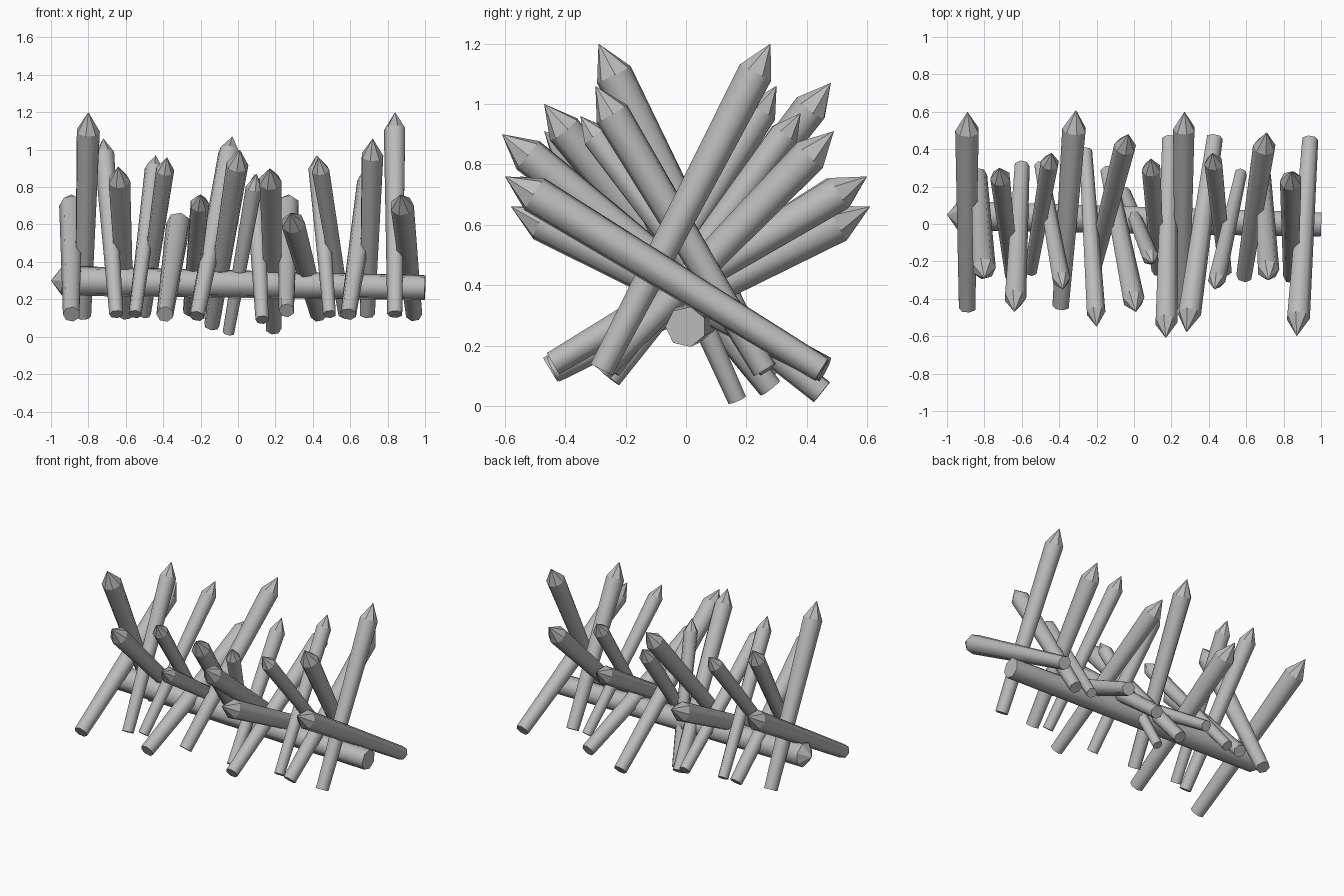
import bpy
import bmesh
import math
from mathutils import Vector

SIDES = 7

cube = bpy.data.objects.get("Cube")
if cube:
    bpy.data.objects.remove(cube, do_unlink=True)

# Single plain timber grey
timber = bpy.data.materials.new("timber_grey")
timber.use_nodes = True
timber.diffuse_color = (0.5, 0.5, 0.5, 1)
timber.node_tree.nodes["Principled BSDF"].inputs["Base Color"].default_value = (0.5, 0.5, 0.5, 1)


def add_ring(bm, centre, rotation, radius):
    """Return the vertices of a polygon ring facing along the rotated z axis."""
    ring = []
    for i in range(SIDES):
        angle = math.tau * i / SIDES
        offset = Vector((math.cos(angle), math.sin(angle), 0)) * radius
        ring.append(bm.verts.new(centre + rotation @ offset))
    return ring


def add_stake(name, base, tip, neck_radius, base_radius, tip_length):
    """Tapered log from base to a sharpened point at tip."""
    base, tip = Vector(base), Vector(tip)
    axis = (tip - base).normalized()
    rotation = axis.to_track_quat("Z", "Y")
    bm = bmesh.new()
    bottom = add_ring(bm, base, rotation, base_radius)
    neck = add_ring(bm, tip - axis * tip_length, rotation, neck_radius)
    point = bm.verts.new(tip)
    bm.faces.new(list(reversed(bottom)))
    for i in range(SIDES):
        j = (i + 1) % SIDES
        # Rounded shaft, flat cut facets on the point
        bm.faces.new((bottom[i], bottom[j], neck[j], neck[i])).smooth = True
        bm.faces.new((neck[i], neck[j], point))
    mesh = bpy.data.meshes.new(name)
    bm.to_mesh(mesh)
    bm.free()
    mesh.materials.append(timber)
    stake = bpy.data.objects.new(name, mesh)
    bpy.context.collection.objects.link(stake)
    return stake


# Stakes whose points lean to the back: base, tip, neck radius
back_leaning = [
    ((-.89, -.45, .12), (-.89, .60, .76), .066),
    ((-.65, -.28, .12), (-.72, .30, 1.06), .055),
    ((-.55, -.25, .12), (-.44, .38, .97), .05),
    ((-.39, -.44, .12), (-.31, .61, .66), .066),
    ((-.22, -.26, .11), (-.03, .48, 1.07), .06),
    ((.13, -.25, .09), (.09, .35, .87), .052),
    ((.26, -.44, .14), (.27, .60, .76), .06),
    ((.49, -.25, .12), (.42, .38, .97), .05),
    ((.59, -.28, .12), (.71, .49, .91), .062),
    ((.84, -.28, .12), (.84, .28, 1.2), .06),
]

# Stakes whose points lean to the front
front_leaning = [
    ((-.83, .26, .11), (-.80, -.29, 1.2), .064),
    ((-.60, .31, .12), (-.64, -.47, .91), .06),
    ((-.50, .31, .12), (-.38, -.35, .96), .05),
    ((-.26, .39, .14), (-.20, -.55, .76), .052),
    ((-.14, .28, .06), (.01, -.47, 1.0), .06),
    ((-.05, .17, .02), (.10, -.21, .87), .046),
    ((.19, .45, .045), (.17, -.61, .90), .062),
    ((.43, .46, .12), (.28, -.58, .66), .064),
    ((.57, .27, .12), (.43, -.35, .96), .048),
    ((.69, .26, .12), (.72, -.30, 1.06), .06),
    ((.94, .45, .12), (.87, -.60, .76), .064),
]

for side, stakes in (("back", back_leaning), ("front", front_leaning)):
    for number, (base, tip, radius) in enumerate(stakes, 1):
        add_stake(f"{side}_leaning_stake_{number}", base, tip, radius, radius * .7, radius * 1.8)

# Long log lying across the crossing of the stakes
add_stake("cross_log", (1, 0, .262), (-1, .05, .30), .082, .068, .06)
